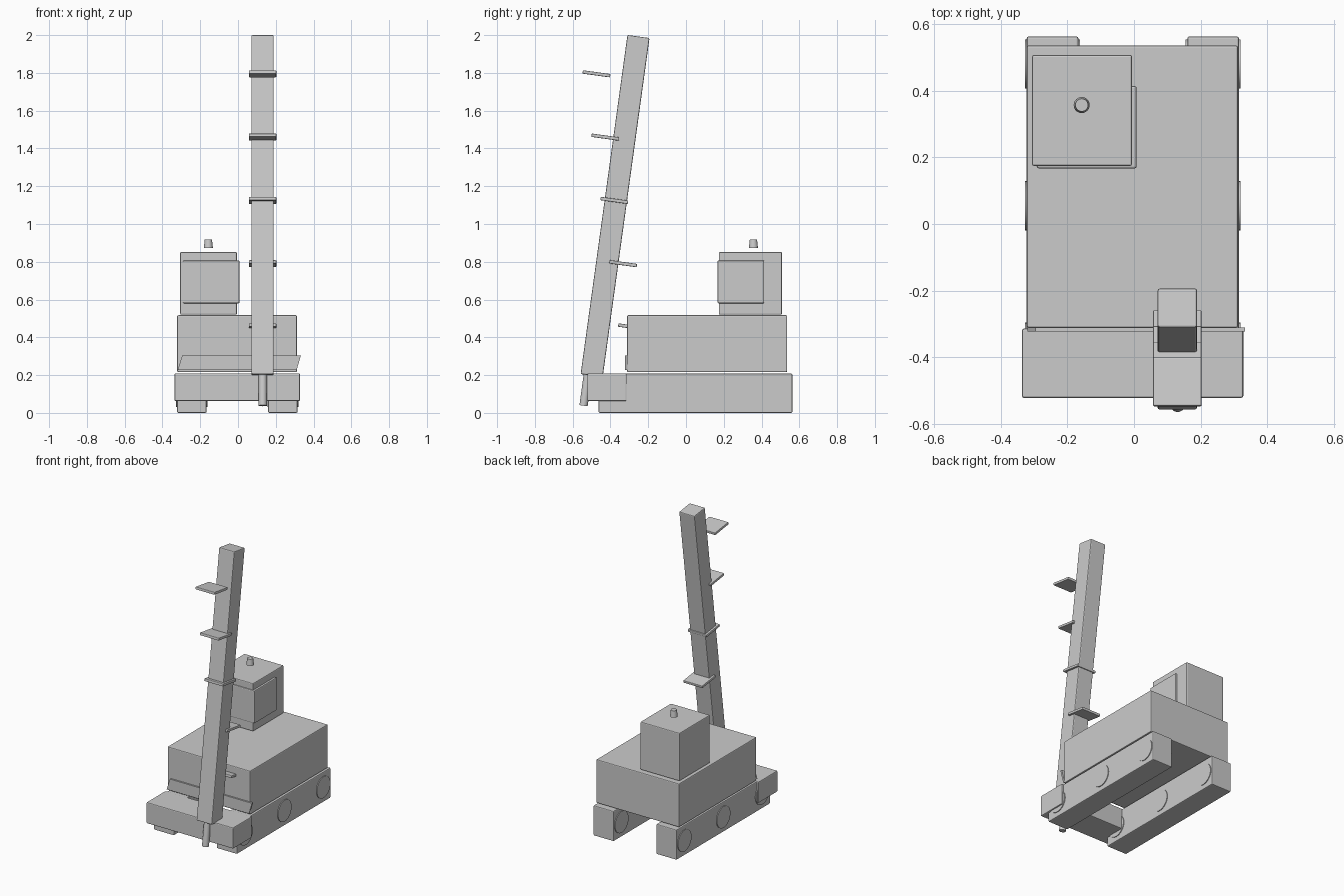
import bpy, bmesh, math
from mathutils import Matrix, Vector

if "Cube" in bpy.data.objects:
    bpy.data.objects.remove(bpy.data.objects["Cube"])

TILT = -math.radians(7.86)      # mast leans back towards +y
MAST_X = 0.13


def finish(name, bm, bevel=0.0, smooth=False):
    mesh = bpy.data.meshes.new(name)
    bmesh.ops.recalc_face_normals(bm, faces=bm.faces)
    bm.to_mesh(mesh)
    bm.free()
    ob = bpy.data.objects.new(name, mesh)
    bpy.context.collection.objects.link(ob)
    if bevel:
        mod = ob.modifiers.new("soft_edges", 'BEVEL')
        mod.width = bevel
        mod.segments = 2
    if smooth:
        bpy.ops.object.select_all(action='DESELECT')
        ob.select_set(True)
        bpy.context.view_layer.objects.active = ob
        bpy.ops.object.shade_smooth_by_angle(angle=math.radians(35))
    return ob


def box(name, x, y, z, bevel=0.006):
    bm = bmesh.new()
    size = Vector((x[1] - x[0], y[1] - y[0], z[1] - z[0]))
    mid = Vector((x[0] + x[1], y[0] + y[1], z[0] + z[1])) / 2
    bmesh.ops.create_cube(bm, size=1, matrix=Matrix.Translation(mid) @ Matrix.Diagonal((*size, 1)))
    return finish(name, bm, bevel)


def tilted_box(name, centre, size, bevel):
    ob = box(name, *[(-s / 2, s / 2) for s in size], bevel)
    ob.location = centre
    ob.rotation_euler.x = TILT
    return ob


def cylinder(name, centre, r1, r2, depth, rot=(0, 0, 0), bevel=0.0):
    bm = bmesh.new()
    bmesh.ops.create_cone(bm, cap_ends=True, segments=32, radius1=r1, radius2=r2, depth=depth)
    ob = finish(name, bm, bevel, smooth=True)
    ob.location = centre
    ob.rotation_euler = rot
    return ob


# Crawler tracks with three wheels each
for side, x0, x1 in (("left", -0.322, -0.167), ("right", 0.16, 0.315)):
    box(f"{side}_track", (x0, x1), (-0.462, 0.563), (0, 0.208))
    for i, y in enumerate((-0.37, 0.055, 0.48)):
        cylinder(f"{side}_wheel_{i + 1}", ((x0 + x1) / 2, y, 0.105), 0.074, 0.074,
                 x1 - x0 + 0.01, (0, math.pi / 2, 0))

# Main body and front block
box("engine_body", (-0.322, 0.312), (-0.312, 0.536), (0.216, 0.517))
box("front_block", (-0.336, 0.328), (-0.522, -0.314), (0.063, 0.209))

# Slanted plate on the body front
bm = bmesh.new()
plate = [bm.verts.new((x, -0.323, z)) for x, z in
         ((-0.32, 0.226), (0.31, 0.226), (0.333, 0.304), (-0.295, 0.304))]
face = bm.faces.new(plate)
ext = bmesh.ops.extrude_face_region(bm, geom=[face])
bmesh.ops.translate(bm, vec=(0, 0.013, 0), verts=[v for v in ext["geom"] if isinstance(v, bmesh.types.BMVert)])
finish("slanted_plate", bm)

# Cab, window and beacon
box("cab", (-0.306, -0.006), (0.174, 0.508), (0.52, 0.852))
box("cab_window", (-0.292, 0.008), (0.167, 0.414), (0.58, 0.807))
cylinder("beacon", (-0.157, 0.357, 0.896), 0.024, 0.019, 0.045)

# Drill mast and drill rod
tilted_box("mast", (MAST_X, -0.3755, 1.095), (0.118, 0.118, 1.812), 0.006)
cylinder("drill_rod", (MAST_X + 0.001, -0.526, 0.157), 0.022, 0.022, 0.24, (TILT, 0, 0))

# Guide plates along the mast
for i in range(5):
    tilted_box(f"guide_plate_{i + 1}", (MAST_X, -0.474 + 0.047 * i, 1.795 - 0.335 * i),
               (0.146, 0.147, 0.018), 0.004)
